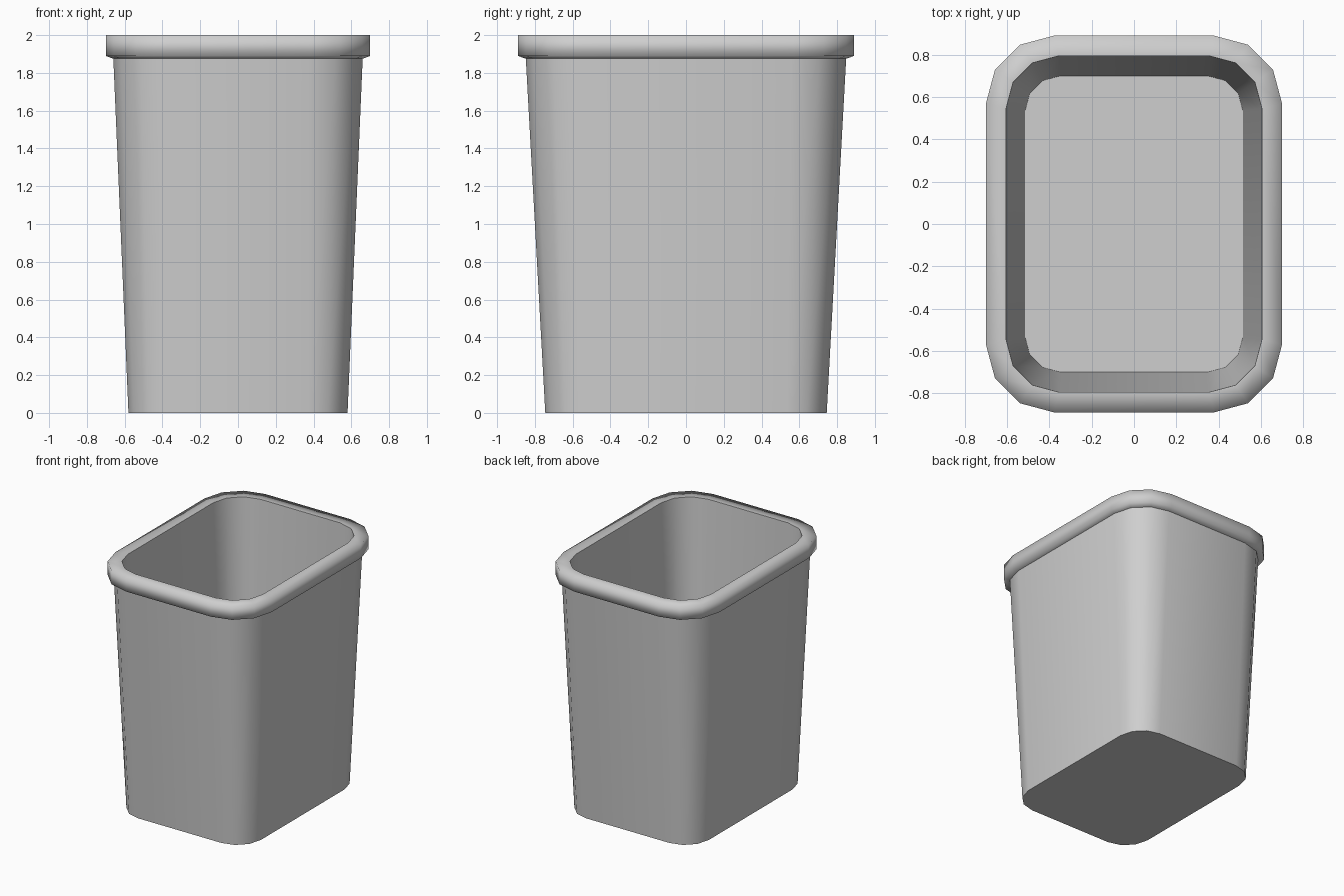
import bpy
import bmesh
from math import sin, cos, pi

cube = bpy.data.objects.get("Cube")
if cube:
    bpy.data.objects.remove(cube, do_unlink=True)

CORNER_STEPS = 3


def make_material(name, colour):
    mat = bpy.data.materials.new(name)
    mat.use_nodes = True
    mat.diffuse_color = colour
    mat.node_tree.nodes["Principled BSDF"].inputs["Base Color"].default_value = colour
    return mat


def rounded_ring(bm, half_x, half_y, radius, z):
    """Counter-clockwise loop of vertices around a rounded rectangle."""
    ring = []
    for quarter, (sx, sy) in enumerate([(1, 1), (-1, 1), (-1, -1), (1, -1)]):
        for step in range(CORNER_STEPS + 1):
            a = (quarter + step / CORNER_STEPS) * pi / 2
            ring.append(bm.verts.new((sx * (half_x - radius) + radius * cos(a),
                                      sy * (half_y - radius) + radius * sin(a), z)))
    return ring


def mark_sharp(bm, ring):
    for a, b in zip(ring, ring[1:] + ring[:1]):
        bm.edges.get((a, b)).smooth = False


# Wall section from the underside, over the rim, down to the inner floor:
# half width, half depth, corner radius, height, crisp edge
SECTION = [
    (0.58, 0.745, 0.21, 0.0, True),     # base
    (0.66, 0.848, 0.29, 1.875, True),   # wall meets rim
    (0.70, 0.89, 0.32, 1.89, False),    # rim lower edge
    (0.70, 0.89, 0.32, 2.0, False),     # rim upper edge
    (0.605, 0.795, 0.25, 2.0, True),    # mouth
    (0.515, 0.70, 0.165, 0.04, True),   # inner floor
]

bm = bmesh.new()
rings = [rounded_ring(bm, *row[:4]) for row in SECTION]

# Walls and rim
for low, high in zip(rings, rings[1:]):
    for i in range(len(low)):
        j = (i + 1) % len(low)
        bm.faces.new((low[i], low[j], high[j], high[i]))

# Underside and inner floor
bm.faces.new(rings[0][::-1])
bm.faces.new(rings[-1])

for face in bm.faces:
    face.smooth = True
for ring, row in zip(rings, SECTION):
    if row[4]:
        mark_sharp(bm, ring)

mesh = bpy.data.meshes.new("waste_bin")
bm.to_mesh(mesh)
bm.free()
mesh.materials.append(make_material("light_grey_plastic", (0.62, 0.62, 0.62, 1)))
bpy.context.collection.objects.link(bpy.data.objects.new("waste_bin", mesh))
